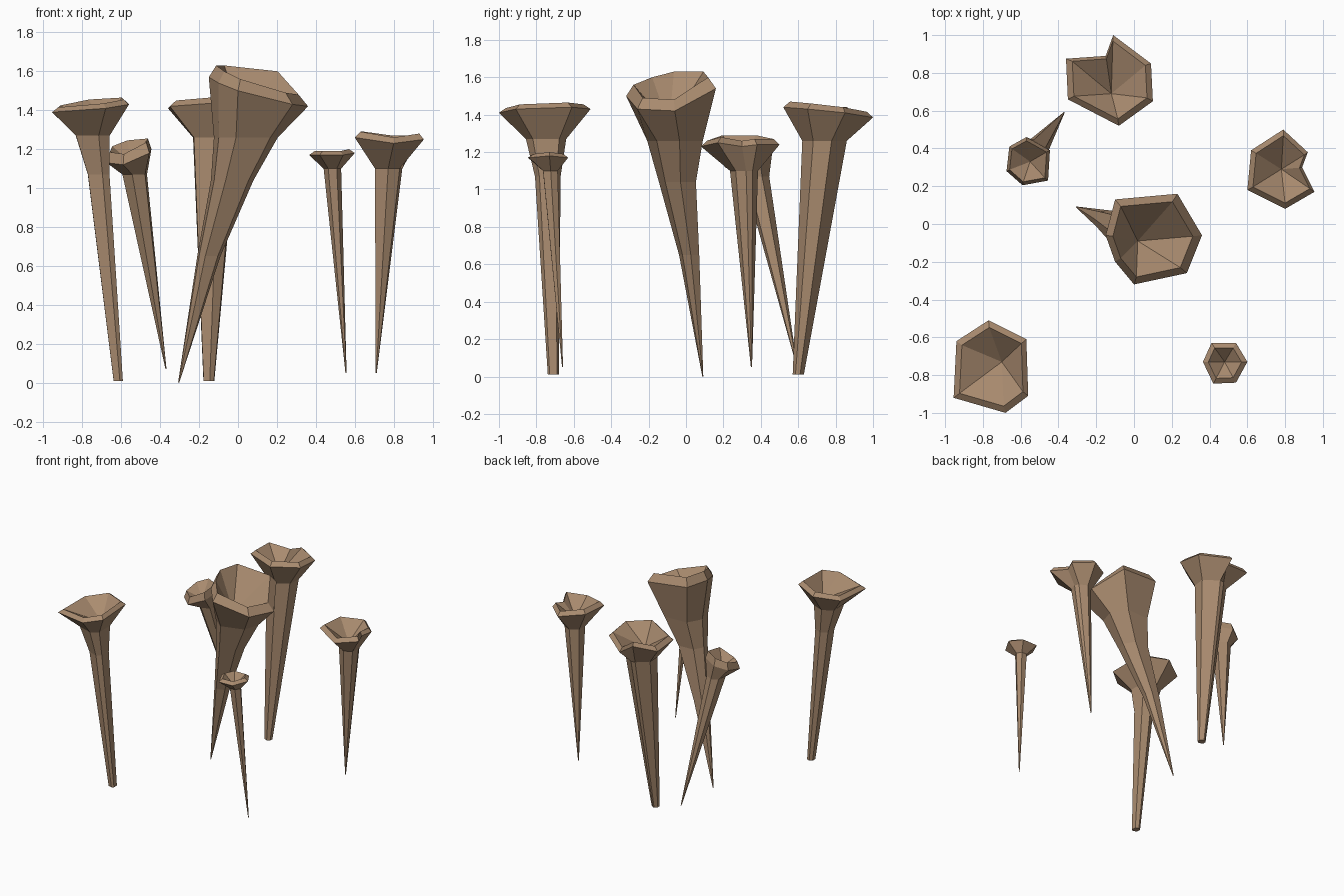
import bpy, bmesh, math
from mathutils import Vector

brown = bpy.data.materials.new("brown")
brown.diffuse_color = (0.40, 0.26, 0.16, 1)


def funnel(name, stem, rim, cup, lift, inset):
    """Stem rings (x, y, z, radius), outer rim points counter-clockwise, cup bottom point."""
    bm = bmesh.new()
    pts = [Vector(p) for p in rim]
    n = len(pts)
    c = sum(pts, Vector()) / n
    angles = [math.atan2(p.y - c.y, p.x - c.x) for p in pts]
    rings = [[(x + r * math.cos(a), y + r * math.sin(a), z) for a in angles]
             for x, y, z, r in stem]
    rings.append(pts)
    # raised inner lip
    rings.append([p + Vector((c.x - p.x, c.y - p.y, 0)) * inset + Vector((0, 0, lift))
                  for p in pts])
    loops = [[bm.verts.new(p) for p in ring] for ring in rings]
    bm.faces.new(loops[0][::-1])
    for lo, hi in zip(loops, loops[1:]):
        for i in range(n):
            j = (i + 1) % n
            bm.faces.new((lo[i], lo[j], hi[j], hi[i]))
    # hollow of the cup
    centre = bm.verts.new(cup)
    top = loops[-1]
    for i in range(n):
        bm.faces.new((top[i], top[(i + 1) % n], centre))
    bmesh.ops.recalc_face_normals(bm, faces=bm.faces)
    mesh = bpy.data.meshes.new(name)
    bm.to_mesh(mesh)
    bm.free()
    mesh.materials.append(brown)
    bpy.context.collection.objects.link(bpy.data.objects.new(name, mesh))


funnel("front_left_mushroom",
       [(-.615, -.71, .01, .03), (-.715, -.74, 1.07, .07), (-.745, -.75, 1.27, .11)],
       [(-.77, -.51, 1.43), (-.94, -.62, 1.40), (-.955, -.92, 1.39),
        (-.68, -1.0, 1.41), (-.56, -.91, 1.43), (-.57, -.61, 1.44)],
       (-.70, -.73, 1.31), .025, .15)

funnel("small_left_mushroom",
       [(-.37, .59, .07, .003), (-.53, .375, 1.07, .07)],
       [(-.57, .46, 1.19), (-.66, .41, 1.16), (-.675, .28, 1.13),
        (-.59, .205, 1.12), (-.455, .23, 1.18), (-.445, .39, 1.20)],
       (-.55, .33, 1.13), .055, .15)

funnel("large_centre_mushroom",
       [(-.305, .09, 0, .003), (-.15, .02, .65, .06),
        (-.03, -.04, 1.04, .11), (.04, -.05, 1.26, .165)],
       [(.23, .16, 1.54), (-.10, .13, 1.57), (-.15, -.06, 1.57), (-.10, -.20, 1.54),
        (0, -.32, 1.50), (.28, -.26, 1.43), (.36, -.06, 1.42)],
       (.02, -.09, 1.34), .06, .17)

funnel("right_mushroom",
       [(.71, .35, .05, .003), (.77, .31, 1.1, .075)],
       [(.79, .50, 1.24), (.62, .39, 1.26), (.60, .18, 1.26), (.80, .08, 1.23),
        (.955, .17, 1.25), (.89, .30, 1.23), (.92, .38, 1.24)],
       (.78, .29, 1.15), .03, .15)

funnel("small_right_mushroom",
       [(.555, -.66, .05, .003), (.485, -.725, 1.1, .045)],
       [(.54, -.63, 1.17), (.41, -.63, 1.17), (.365, -.73, 1.17),
        (.42, -.845, 1.17), (.54, -.84, 1.17), (.60, -.73, 1.18)],
       (.48, -.73, 1.11), .02, .25)

funnel("back_mushroom",
       [(-.15, .60, .01, .03), (-.12, .74, 1.26, .12)],
       [(-.11, 1.0, 1.385), (-.15, .89, 1.40), (-.36, .875, 1.41), (-.35, .66, 1.42),
        (-.08, .52, 1.44), (.10, .65, 1.43), (.09, .85, 1.41)],
       (-.12, .69, 1.31), .03, .14)
